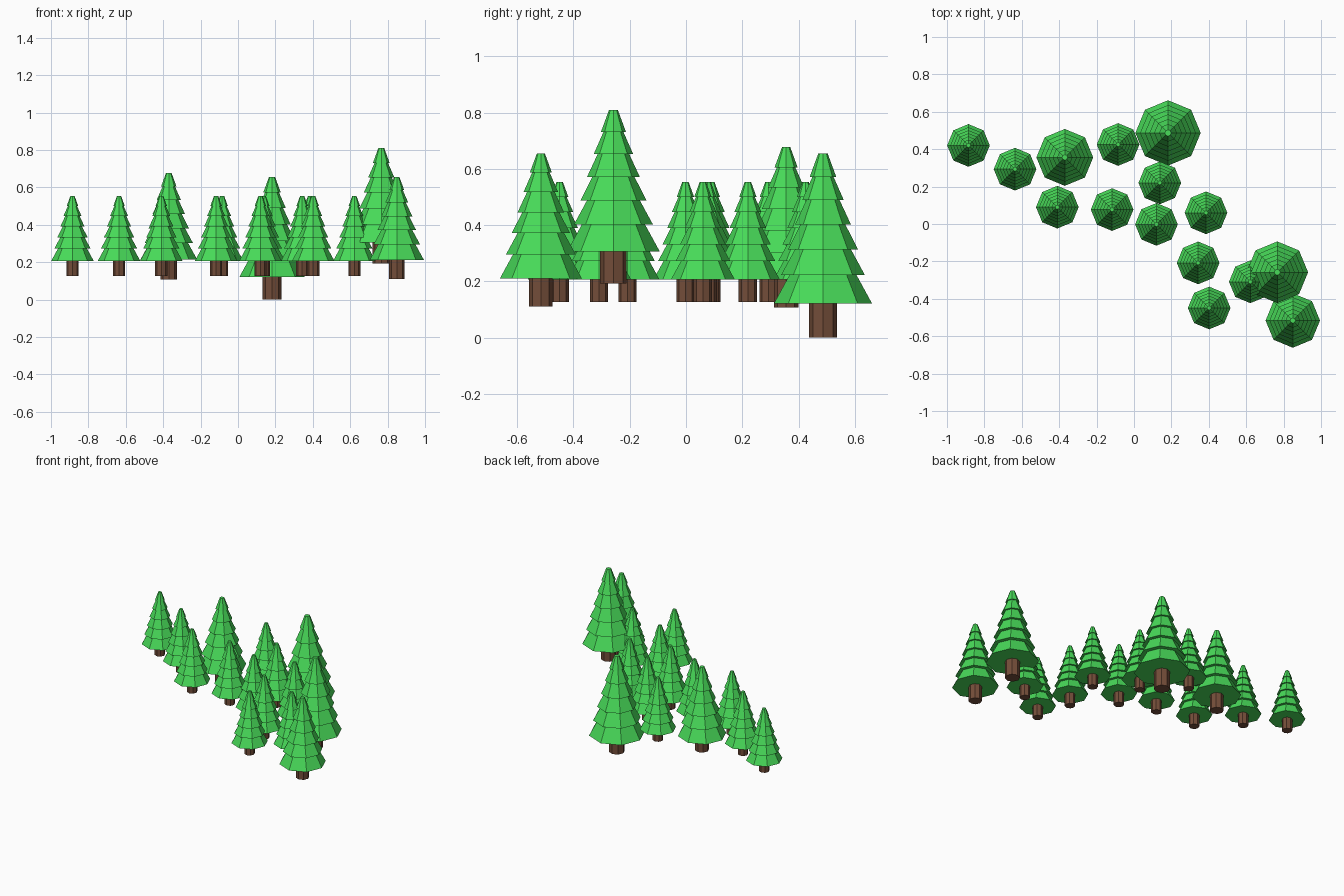
import bpy, bmesh, math

if "Cube" in bpy.data.objects:
    bpy.data.objects.remove(bpy.data.objects["Cube"])


def material(name, rgb):
    m = bpy.data.materials.new(name)
    m.diffuse_color = (*rgb, 1.0)
    m.use_nodes = True
    m.node_tree.nodes["Principled BSDF"].inputs["Base Color"].default_value = m.diffuse_color
    return m


GREEN = material("pine green", (0.065, 0.71, 0.10))
BROWN = material("bark brown", (0.175, 0.076, 0.042))

# Unit tree (height 1): height and outer radius of each tier's lower rim, then the tip
RIMS = [(0.185, 0.267), (0.340, 0.228), (0.480, 0.190),
        (0.615, 0.152), (0.748, 0.113), (0.874, 0.072), (1.0, 0.026)]
SIDES = 8


def frustum(bm, z0, r0, z1, r1):
    """Closed eight-sided tapered ring with corners on the axes."""
    rings = []
    for z, r in ((z0, r0), (z1, r1)):
        rings.append([bm.verts.new((r * math.cos(2 * math.pi * i / SIDES),
                                    r * math.sin(2 * math.pi * i / SIDES), z))
                      for i in range(SIDES)])
    low, high = rings
    for i in range(SIDES):
        j = (i + 1) % SIDES
        bm.faces.new((low[i], low[j], high[j], high[i]))
    bm.faces.new(low[::-1])
    bm.faces.new(high)


def part_mesh(name, tiers, mat):
    bm = bmesh.new()
    for t in tiers:
        frustum(bm, *t)
    me = bpy.data.meshes.new(name)
    bm.to_mesh(me)
    bm.free()
    me.materials.append(mat)
    return me


# Stacked skirts: each one tucks under the wider rim of the next
tiers = []
for k in range(len(RIMS) - 1):
    (z0, r0), (z1, r1) = RIMS[k], RIMS[k + 1]
    last = k == len(RIMS) - 2
    tiers.append((z0, r0, z1, r1 if last else r1 * 0.8))
foliage = part_mesh("foliage", tiers, GREEN)
trunk = part_mesh("trunk", [(0.0, 0.076, 0.20, 0.076)], BROWN)

# Tree positions: x, y, base z, height
SMALL = [(-0.885, 0.42), (-0.636, 0.293), (-0.085, 0.425), (0.138, 0.22),
         (-0.41, 0.09), (-0.117, 0.077), (0.12, -0.002), (0.385, 0.06),
         (0.343, -0.208), (0.402, -0.449), (0.622, -0.309)]
TREES = [(x, y, 0.127, 0.427) for x, y in SMALL]
TREES += [(-0.37, 0.356, 0.108, 0.569), (0.182, 0.487, 0.0, 0.654),
          (0.766, -0.258, 0.192, 0.617), (0.849, -0.516, 0.11, 0.545)]

for n, (x, y, z, h) in enumerate(TREES, 1):
    for name, me in (("foliage", foliage), ("trunk", trunk)):
        ob = bpy.data.objects.new(f"tree_{n}_{name}", me)
        ob.location = (x, y, z)
        ob.scale = (h, h, h)
        bpy.context.collection.objects.link(ob)
